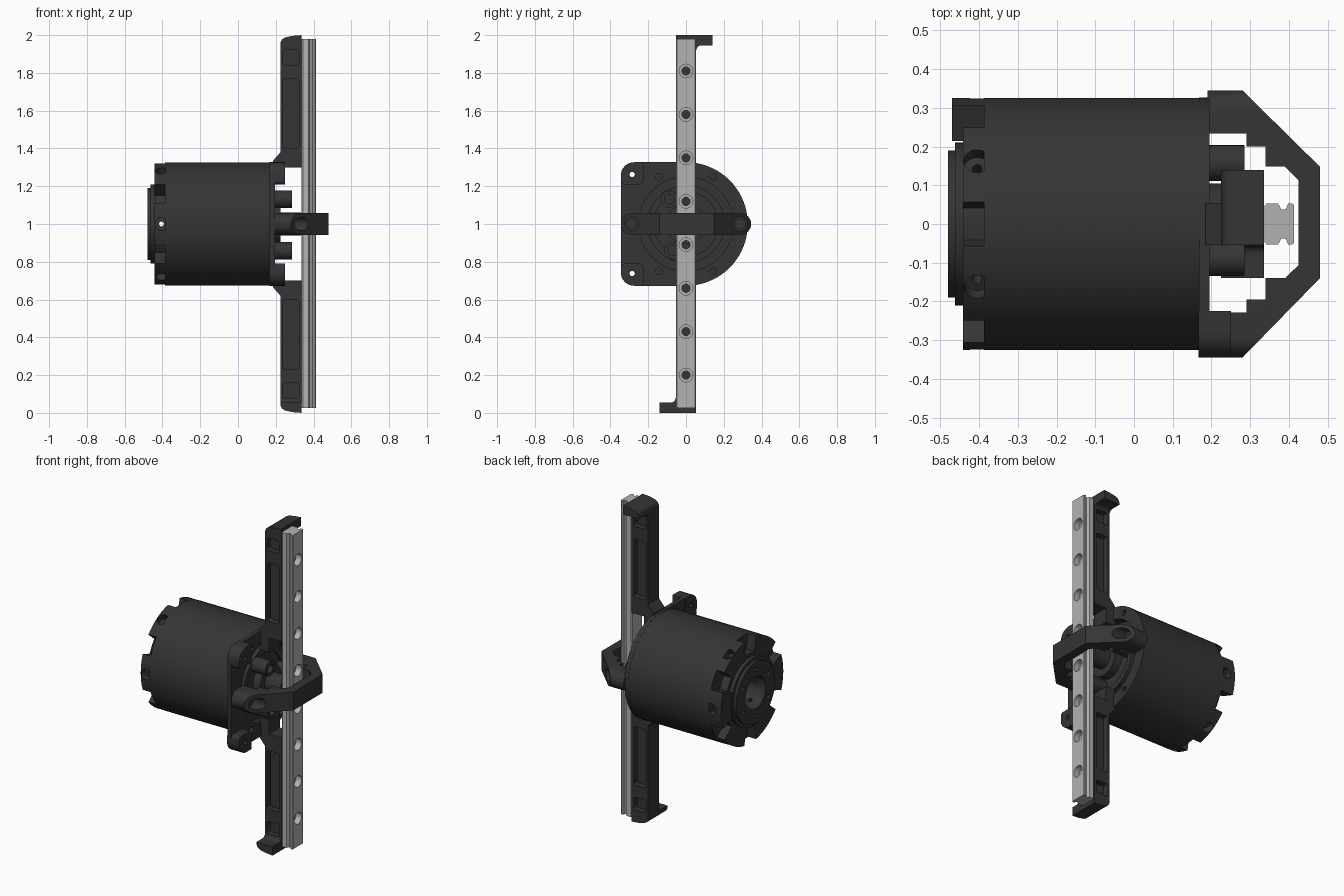
import bpy, bmesh, math
from mathutils import Vector, Matrix

if "Cube" in bpy.data.objects:
    bpy.data.objects.remove(bpy.data.objects["Cube"])

def material(name, v):
    m = bpy.data.materials.new(name)
    m.diffuse_color = (v, v, v, 1)
    m.use_nodes = True
    m.node_tree.nodes["Principled BSDF"].inputs["Base Color"].default_value = m.diffuse_color
    return m

DARK = material("dark_plastic", 0.035)
STEEL = material("light_steel", 0.45)

def finish(name, bm, mat=DARK):
    bmesh.ops.recalc_face_normals(bm, faces=bm.faces)
    me = bpy.data.meshes.new(name)
    bm.to_mesh(me)
    bm.free()
    me.materials.append(mat)
    ob = bpy.data.objects.new(name, me)
    bpy.context.collection.objects.link(ob)
    return ob

def prism(name, pts, axis, a, b, mat=DARK):
    """Extrude a 2D outline along x (y,z), y (x,z) or z (x,y)."""
    bm = bmesh.new()
    put = {"x": lambda p, t: (t, p[0], p[1]),
           "y": lambda p, t: (p[0], t, p[1]),
           "z": lambda p, t: (p[0], p[1], t)}[axis]
    lo = [bm.verts.new(put(p, a)) for p in pts]
    hi = [bm.verts.new(put(p, b)) for p in pts]
    bm.faces.new(lo)
    bm.faces.new(hi)
    n = len(pts)
    for i in range(n):
        j = (i + 1) % n
        bm.faces.new((lo[i], lo[j], hi[j], hi[i]))
    return finish(name, bm, mat)

def box(name, x, y, z):
    return prism(name, [(x[0], y[0]), (x[1], y[0]), (x[1], y[1]), (x[0], y[1])], "z", *z)

def rod(name, p0, p1, r, seg=24):
    p0, p1 = Vector(p0), Vector(p1)
    d = p1 - p0
    bm = bmesh.new()
    rot = Vector((0, 0, 1)).rotation_difference(d).to_matrix().to_4x4()
    bmesh.ops.create_cone(bm, cap_ends=True, segments=seg, radius1=r, radius2=r, depth=d.length,
                          matrix=Matrix.Translation((p0 + p1) / 2) @ rot)
    return finish(name, bm)

def lathe(name, prof, seg=72):
    """Spin an (x, r) profile around the motor axis y=0, z=1."""
    bm = bmesh.new()
    rings = []
    for x, r in prof:
        k = seg if r > 0 else 1
        rings.append([bm.verts.new((x, r * math.cos(math.tau * i / seg), 1 + r * math.sin(math.tau * i / seg)))
                      for i in range(k)])
    for A, B in zip(rings, rings[1:]):
        for i in range(seg):
            j = (i + 1) % seg
            quad = [A[i % len(A)], A[j % len(A)], B[j % len(B)], B[i % len(B)]]
            bm.faces.new(list(dict.fromkeys(quad)))
    return finish(name, bm)

def boolean(ob, *cutters, op="DIFFERENCE"):
    for c in cutters:
        m = ob.modifiers.new("cut", "BOOLEAN")
        m.operation, m.object, m.solver = op, c, "EXACT"
        with bpy.context.temp_override(object=ob, active_object=ob):
            bpy.ops.object.modifier_apply(modifier=m.name)
        bpy.data.objects.remove(c)

def arc(cx, cz, r, a0, a1, n=8):
    return [(cx + r * math.cos(math.radians(a0 + (a1 - a0) * i / n)),
             cz + r * math.sin(math.radians(a0 + (a1 - a0) * i / n))) for i in range(n + 1)]

def polar(x, r, deg):
    return (x, r * math.cos(math.radians(deg)), 1 + r * math.sin(math.radians(deg)))

# Motor housing with rear bore and front recess
body = lathe("motor_housing", [(-.25, 0), (-.25, .1), (-.48, .1), (-.48, .19), (-.462, .19), (-.462, .21),
                               (-.44, .21), (-.44, .235), (-.387, .235), (-.387, .326), (.175, .326),
                               (.175, .25), (.14, .25), (.14, 0)])
for a in range(0, 180, 60):
    boolean(body, rod("cutter", polar(-.405, .4, a), polar(-.405, -.4, a), .013, 12))
for a in range(30, 390, 60):
    boolean(body, rod("cutter", polar(-.5, .145, a), polar(-.44, .145, a), .014, 12))

# Rear tabs with radial screw seats
for i in range(6):
    a = i * 60
    end = -.47 if i == 0 else -.442
    tab = prism("rear_tab", arc(0, 1, .326, a - 20, a + 20) + arc(0, 1, .228, a + 20, a - 20), "x", end, -.38)
    boolean(tab, rod("cutter", polar(-.405, .285, a), polar(-.405, .4, a), .034),
            rod("cutter", polar(-.405, .2, a), polar(-.405, .4, a), .013, 12))

# Front flange: round on one side, square on the other
flange = prism("front_flange", arc(0, 1, .327, -90, 90, 36) + arc(-.275, 1.257, .07, 90, 180)
               + arc(-.275, .743, .07, 180, 270), "x", .168, .195)
boolean(flange, rod("cutter", (.1, 0, 1), (.3, 0, 1), .25, 72))
for a in (60, 120, 240, 300):
    boolean(flange, rod("cutter", polar(.1, .288, a), polar(.3, .288, a), .017, 16))
for s in (1, -1):
    corner = prism("flange_corner", [(y, 1 + s * z) for y, z in
                   arc(-.275, .257, .07, 90, 180) + arc(-.327, .228, .018, 180, 270, 4)
                   + arc(-.243, .228, .018, 270, 360, 4) + [(-.225, .327)]], "x", .166, .25)
    hole = (-.285, 1 + s * .262)
    boolean(corner, rod("cutter", (.1, *hole), (.3, *hole), .014, 16))
    boolean(flange, rod("cutter", (.1, *hole), (.3, *hole), .014, 16))

# Output carrier, hub and planet posts
lathe("output_carrier", [(.13, 0), (.13, .205), (.185, .205), (.185, .17), (.175, .17), (.175, 0)])
lathe("output_hub", [(.17, 0), (.17, .105), (.225, .105), (.225, .06), (.333, .06), (.333, 0)], 48)
for a in (4, 124, 244):
    post = rod("planet_post", polar(.17, .158, a), polar(.285, .158, a), .046, 32)
    boolean(post, rod("cutter", polar(.24, .158, a), polar(.3, .158, a), .026))

# Rail support arms; the lower one is the upper turned half round
side = ([(.185, 1.21), (.25, 1.21), (.25, 1.3), (.336, 1.3), (.336, 2)]
        + [(.29, 1.996), (.25, 1.988), (.234, 1.978), (.225, 1.96), (.225, 1.38), (.185, 1.335)])
arm = prism("upper_rail_arm", side, "y", -.054, .14)
boolean(arm, prism("cutter", [(.054, 1), (.3, 1), (.3, 1.945), (.09, 1.945)] + arc(.08, 1.919, .026, 90, 180, 5),
                   "x", .1, .5))
for s in (1, -1):
    for z0, z1 in ((1.4, 1.77), (1.84, 1.925)):
        y = sorted((s * .018, s * .07))
        boolean(arm, prism("cutter", arc(.25, z0 + .015, .012, 180, 270, 4) + arc(.31, z0 + .015, .012, 270, 360, 4)
                           + arc(.31, z1 - .015, .012, 0, 90, 4) + arc(.25, z1 - .015, .012, 90, 180, 4), "y", *y))
lower = bpy.data.objects.new("lower_rail_arm", arm.data.copy())
bpy.context.collection.objects.link(lower)
lower.data.transform(Matrix.Translation((0, 0, 2)) @ Matrix.Rotation(math.pi, 4, "X"))

# Linear rail with grooved flanks and counterbored holes
half = [(.337, .047), (.343, .053), (.372, .053), (.38, .038), (.392, .038), (.398, .053), (.408, .053), (.413, .048)]
rail = prism("linear_rail", half + [(x, -y) for x, y in reversed(half)], "z", .025, 1.98, STEEL)
for i in range(8):
    z = .2 + .23 * i
    boolean(rail, rod("cutter", (.375, 0, z), (.5, 0, z), .036, 32), rod("cutter", (.3, 0, z), (.5, 0, z), .022))

# Bridge bracket over the rail
half = [(.19, .345), (.28, .345), (.48, .148), (.48, -.14), (.28, -.345), (.175, -.345)]
inner = [(.175, -.228), (.255, -.228), (.29, -.228), (.29, -.195), (.34, -.195), (.34, -.14), (.39, -.14), (.425, -.106),
         (.425, .113), (.39, .148), (.34, .148), (.34, .2), (.29, .2), (.29, .234), (.19, .234)]
bridge = prism("bridge_bracket", half + inner, "z", .943, 1.058)
boolean(bridge, prism("cutter", arc(.288, 1, .057, -90, 90, 16) + arc(-.288, 1, .057, 90, 270, 16), "x", .1, .6),
        op="INTERSECT")
for y in (.288, -.288):
    boolean(bridge, rod("cutter", (.27, y, 1), (.6, y, 1), .036, 32))
    rod("bridge_screw", (.25, y, 1), (.285, y, 1), .028)

# Smooth shading with sharp edges kept
for ob in bpy.context.scene.objects:
    ob.select_set(True)
    bpy.context.view_layer.objects.active = ob
bpy.ops.object.shade_smooth_by_angle(angle=math.radians(30))
